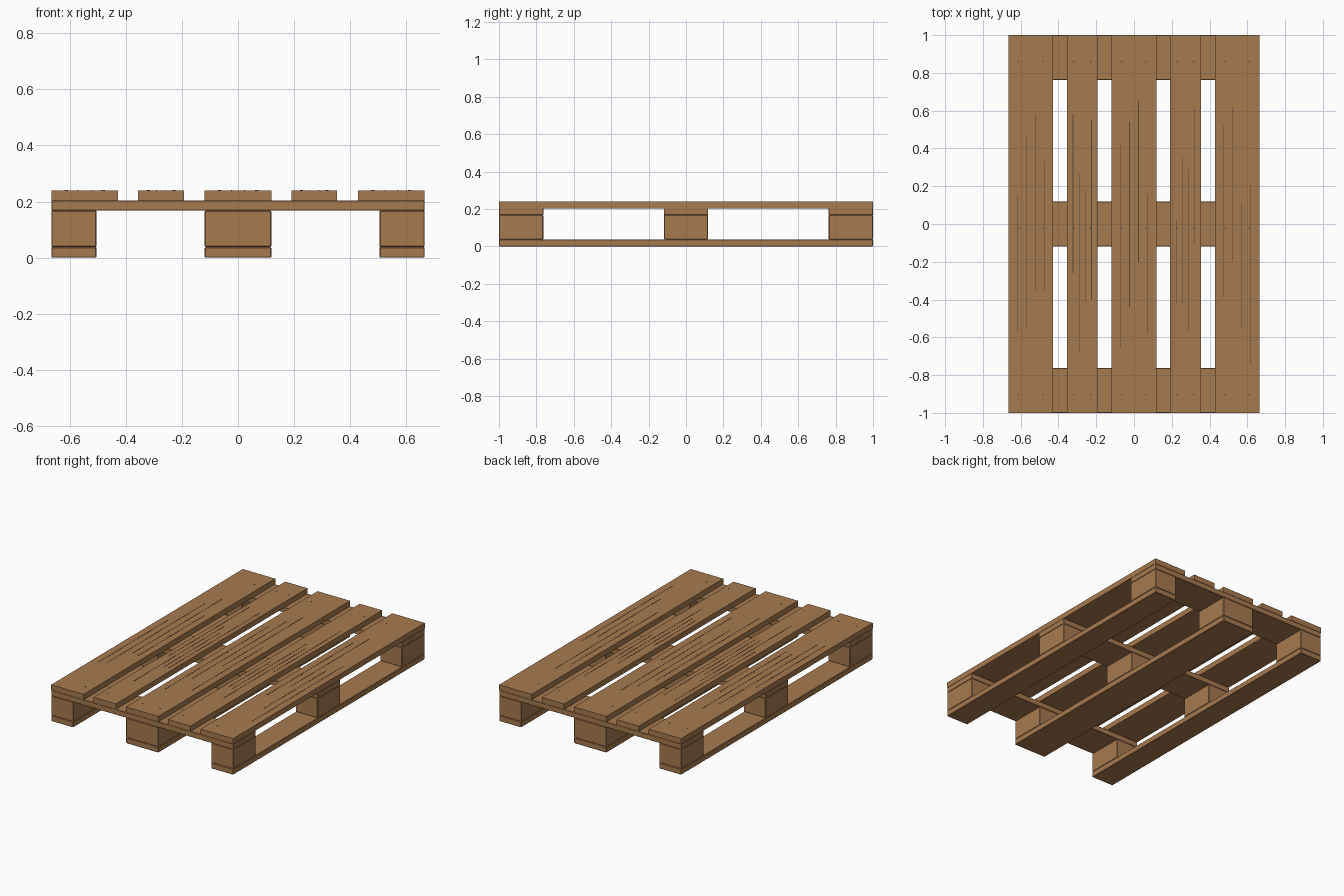
import bpy
import bmesh
from mathutils import Matrix

cube = bpy.data.objects.get("Cube")
if cube:
    bpy.data.objects.remove(cube, do_unlink=True)


def material(name, colour):
    mat = bpy.data.materials.new(name)
    mat.use_nodes = True
    mat.diffuse_color = colour
    mat.node_tree.nodes["Principled BSDF"].inputs["Base Color"].default_value = colour
    return mat


wood = material("warm_wood", (0.39, 0.195, 0.077, 1))
dark = material("dark_grain", (0.1, 0.06, 0.03, 1))


def finish(name, bm, mat):
    mesh = bpy.data.meshes.new(name)
    bm.to_mesh(mesh)
    bm.free()
    mesh.materials.append(mat)
    obj = bpy.data.objects.new(name, mesh)
    bpy.context.collection.objects.link(obj)
    return obj


def add_box(bm, x_range, y_range, z_range):
    ranges = (x_range, y_range, z_range)
    centre = [sum(r) / 2 for r in ranges]
    size = [r[1] - r[0] for r in ranges]
    matrix = Matrix.Translation(centre) @ Matrix.Diagonal((*size, 1))
    bmesh.ops.create_cube(bm, size=1, matrix=matrix)


def board(name, x_range, y_range, z_range, bevel=0):
    bm = bmesh.new()
    add_box(bm, x_range, y_range, z_range)
    obj = finish(name, bm, wood)
    if bevel:
        mod = obj.modifiers.new("worn_edges", "BEVEL")
        mod.width = bevel
        mod.segments = 1
    return obj


def span(centre, width):
    return centre - width / 2, centre + width / 2


# Shared measures
HALF_X, WIDE, NARROW, BLOCK = 0.665, 0.237, 0.163, 0.161
BASE_TOP, BLOCK_TOP, CROSS_TOP, DECK_TOP = 0.038, 0.168, 0.204, 0.24
LENGTH = (-1, 1)
rows = {"front": -1 + WIDE / 2, "middle": 0, "back": 1 - WIDE / 2}
columns = {
    "right": span(-HALF_X + BLOCK / 2, BLOCK),
    "centre": span(0, WIDE),
    "left": span(HALF_X - BLOCK / 2, BLOCK),
}

# Bottom runners and the blocks standing on them
for side, x_range in columns.items():
    board(f"{side}_bottom_runner", x_range, LENGTH, (0, BASE_TOP), 0.003)
    for row, y in rows.items():
        board(f"{row}_{side}_block", x_range, span(y, WIDE), (BASE_TOP, BLOCK_TOP), 0.003)

# Cross boards over the blocks
for row, y in rows.items():
    board(f"{row}_cross_board", (-HALF_X, HALF_X), span(y, WIDE), (BLOCK_TOP, CROSS_TOP), 0.002)

# Deck: x centre, width, then the ends of four grain lines
outer = HALF_X - WIDE / 2
deck = {
    "right_deck_board": (-outer, WIDE, ((-.57, .15), (-.56, .47), (-.36, .58), (-.36, .33))),
    "inner_right_deck_board": (-.274, NARROW, ((-.26, .58), (-.68, .27), (-.41, .18), (-.4, .55))),
    "centre_deck_board": (0, WIDE, ((-.66, .42), (-.44, .54), (-.2, .65), (-.58, .16))),
    "inner_left_deck_board": (.272, NARROW, ((-.42, .02), (-.43, .35), (-.57, .29), (-.1, .61))),
    "left_deck_board": (outer, WIDE, ((-.39, .52), (-.2, .62), (-.55, .11), (-.74, .21))),
}
grain = bmesh.new()
nails = bmesh.new()
for name, (x, width, lines) in deck.items():
    board(name, span(x, width), LENGTH, (CROSS_TOP, DECK_TOP))
    # Thin grain strips laid on the board
    for i, y_range in enumerate(lines):
        strip_x = x + (i - 1.5) * width * 0.2
        add_box(grain, span(strip_x, 0.003), y_range, (DECK_TOP - 0.001, DECK_TOP + 0.001))
    # Pairs of nail heads above each cross board
    for y in rows.values():
        for side in (-1, 1):
            spot = (x + side * width * 0.27, y - 0.022, DECK_TOP)
            bmesh.ops.create_cone(nails, cap_ends=True, segments=8, radius1=0.004,
                                  radius2=0.004, depth=0.002, matrix=Matrix.Translation(spot))
finish("wood_grain_lines", grain, dark)
finish("nail_heads", nails, dark)
